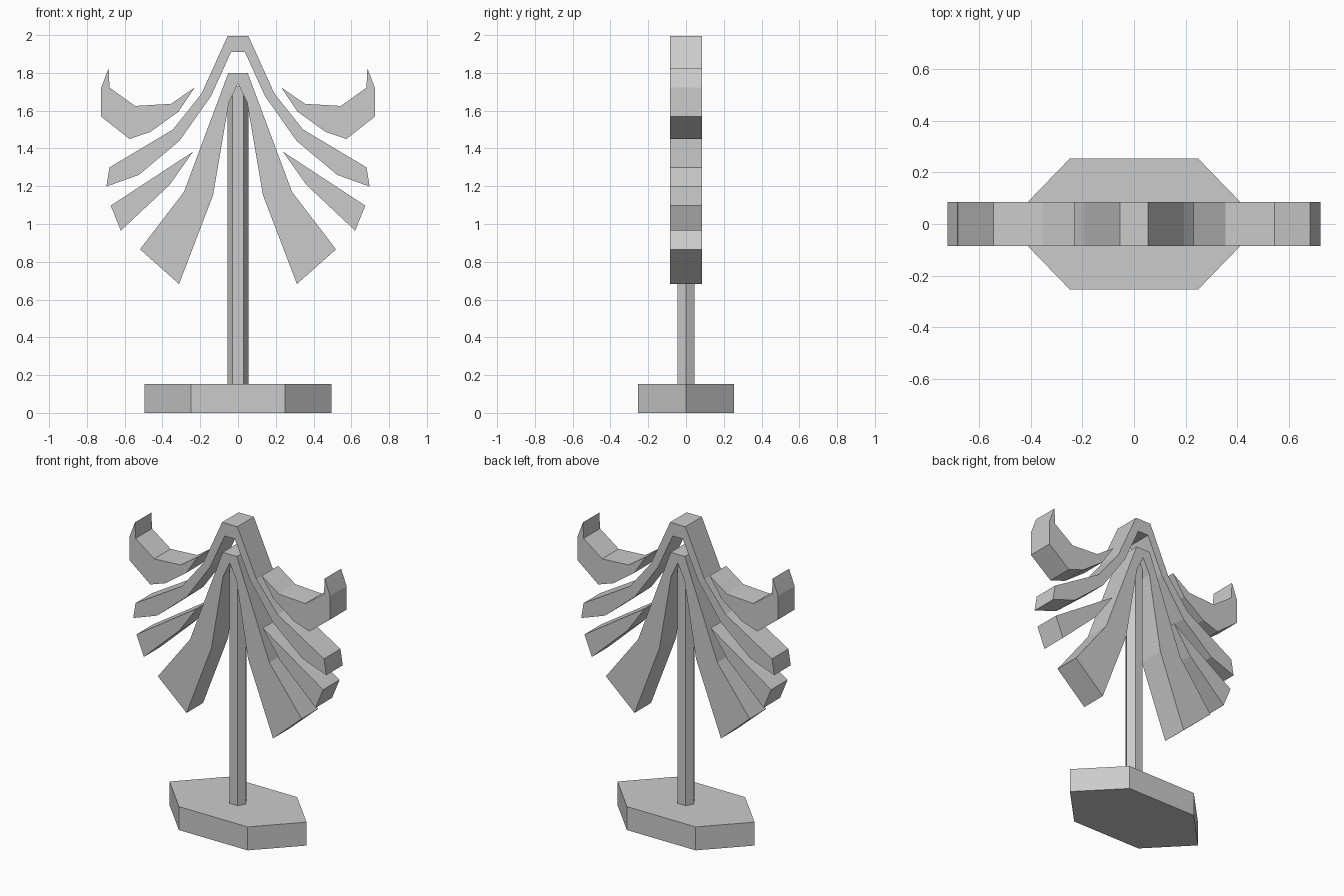
import bpy, bmesh, math

cube = bpy.data.objects.get("Cube")
if cube:
    bpy.data.objects.remove(cube, do_unlink=True)

# One plain grey for the whole ornament
grey = bpy.data.materials.new("plain_grey")
grey.use_nodes = True
GREY = (0.6, 0.6, 0.6, 1)
grey.diffuse_color = GREY
grey.node_tree.nodes["Principled BSDF"].inputs["Base Color"].default_value = GREY

DEPTH = 0.17  # thickness of every cut-out plate


def prism(name, outline, vector):
    """Extrude a closed outline of 3D points along a vector."""
    bm = bmesh.new()
    face = bm.faces.new([bm.verts.new(p) for p in outline])
    grown = bmesh.ops.extrude_face_region(bm, geom=[face], use_keep_orig=True)
    moved = [v for v in grown["geom"] if isinstance(v, bmesh.types.BMVert)]
    bmesh.ops.translate(bm, verts=moved, vec=vector)
    bmesh.ops.recalc_face_normals(bm, faces=bm.faces)
    mesh = bpy.data.meshes.new(name)
    bm.to_mesh(mesh)
    bm.free()
    mesh.materials.append(grey)
    obj = bpy.data.objects.new(name, mesh)
    bpy.context.collection.objects.link(obj)
    return obj


def plate(name, profile):
    return prism(name, [(x, -DEPTH / 2, z) for x, z in profile], (0, DEPTH, 0))


def mirrored(profile):
    return [(-x, z) for x, z in profile]


def hexagon(name, half_x, flat_x, half_y, z, height):
    ring = [(half_x, 0), (flat_x, half_y), (-flat_x, half_y),
            (-half_x, 0), (-flat_x, -half_y), (flat_x, -half_y)]
    return prism(name, [(x, y, z) for x, y in ring], (0, 0, height))


# Stand
hexagon("base", 0.495, 0.248, 0.255, 0, 0.153)
hexagon("post", 0.056, 0.028, 0.046, 0.15, 1.58)

# Branches that run over the top: left half from the crown outwards and back
inner_half = [(0.051, 1.80), (0.286, 1.17), (0.519, 0.866),
              (0.312, 0.682), (0.132, 1.153), (0.048, 1.645)]
outer_half = [(0.055, 1.995), (0.193, 1.69), (0.345, 1.50), (0.68, 1.30),
              (0.697, 1.198), (0.525, 1.26), (0.31, 1.44), (0.143, 1.677),
              (0.037, 1.91)]
plate("inner_arch", inner_half + [(0, 1.743)] + mirrored(inner_half[::-1]))
plate("outer_arch", outer_half + mirrored(outer_half[::-1]))

# Loose leaves, one pair low and one pair curling up
lower_leaf = [(0.238, 1.383), (0.674, 1.097), (0.62, 0.965), (0.362, 1.207)]
upper_leaf = [(0.23, 1.722), (0.355, 1.636), (0.545, 1.625), (0.68, 1.722),
              (0.685, 1.825), (0.724, 1.722), (0.724, 1.568), (0.574, 1.45),
              (0.463, 1.488), (0.315, 1.595)]
for name, leaf in (("lower_leaf", lower_leaf), ("upper_leaf", upper_leaf)):
    plate("left_" + name, leaf)
    plate("right_" + name, mirrored(leaf))
